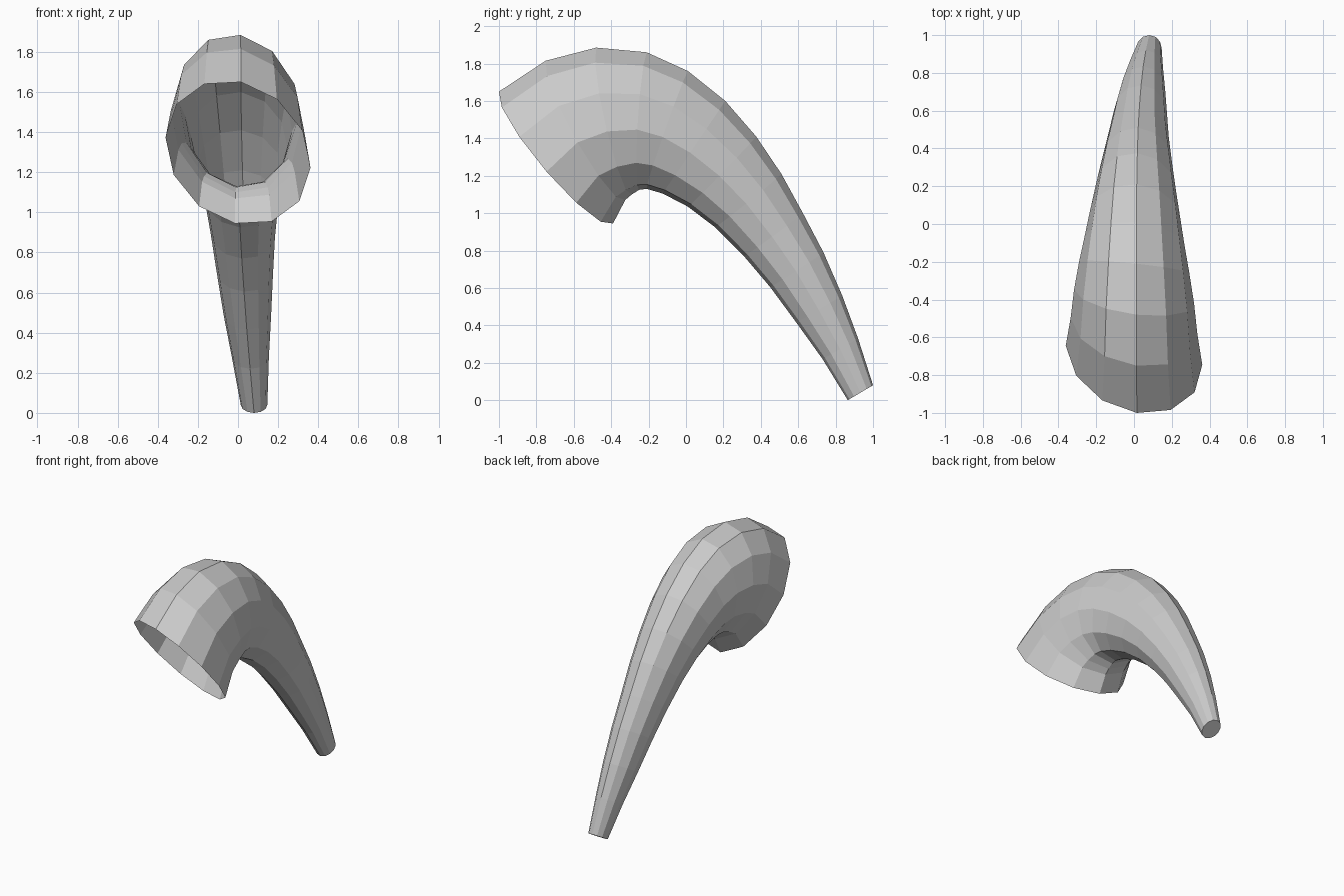
import bpy
import bmesh
from math import cos, sin, pi
from mathutils import Vector

if "Cube" in bpy.data.objects:
    bpy.data.objects.remove(bpy.data.objects["Cube"])

SIDES = 12

# Side profile (y, z): outer and inner edge of each ring, from mouth to tip
outer = [(-1.0, 1.65), (-.75, 1.815), (-.48, 1.885), (-.21, 1.86), (.01, 1.76),
         (.21, 1.60), (.375, 1.41), (.51, 1.21), (.625, 1.0), (.735, .79),
         (.835, .56), (.92, .33), (1.0, .08)]
inner = [(-.39, .945), (-.325, 1.07), (-.29, 1.10), (-.25, 1.125), (-.21, 1.13),
         (-.125, 1.105), (.01, 1.035), (.155, .925), (.31, .77), (.45, .605),
         (.59, .415), (.73, .22), (.865, 0.0)]


def ring_points(i):
    """Oval ring spanning one outer/inner pair, slightly skewed near the mouth."""
    t = i / (len(outer) - 1)
    lean = .015 * (1 - t)
    top = Vector((lean, *outer[i]))
    low = Vector((-lean, *inner[i]))
    centre = (top + low) / 2 + Vector((.08 * t ** 3, 0, 0))
    a = (top - low) / 2
    b = Vector((1, -.14 * (1 - t), -.21 * (1 - t))) * a.length * (.775 + .07 * t)
    return [centre + a * cos(2 * pi * k / SIDES) + b * sin(2 * pi * k / SIDES)
            for k in range(SIDES)]


# Horn shell: open mouth, closed tip
bm = bmesh.new()
rings = [[bm.verts.new(p) for p in ring_points(i)] for i in range(len(outer))]
for r0, r1 in zip(rings, rings[1:]):
    for k in range(SIDES):
        n = (k + 1) % SIDES
        bm.faces.new((r0[k], r0[n], r1[n], r1[k]))
bm.faces.new(rings[-1])
bmesh.ops.recalc_face_normals(bm, faces=bm.faces)

# Make sure the tip cap faces outward (towards +y)
bm.faces.ensure_lookup_table()
bm.normal_update()
if bm.faces[-1].normal.z > 0:
    bmesh.ops.reverse_faces(bm, faces=bm.faces)

mesh = bpy.data.meshes.new("curved_horn")
bm.to_mesh(mesh)
bm.free()
horn = bpy.data.objects.new("curved_horn", mesh)
bpy.context.collection.objects.link(horn)
